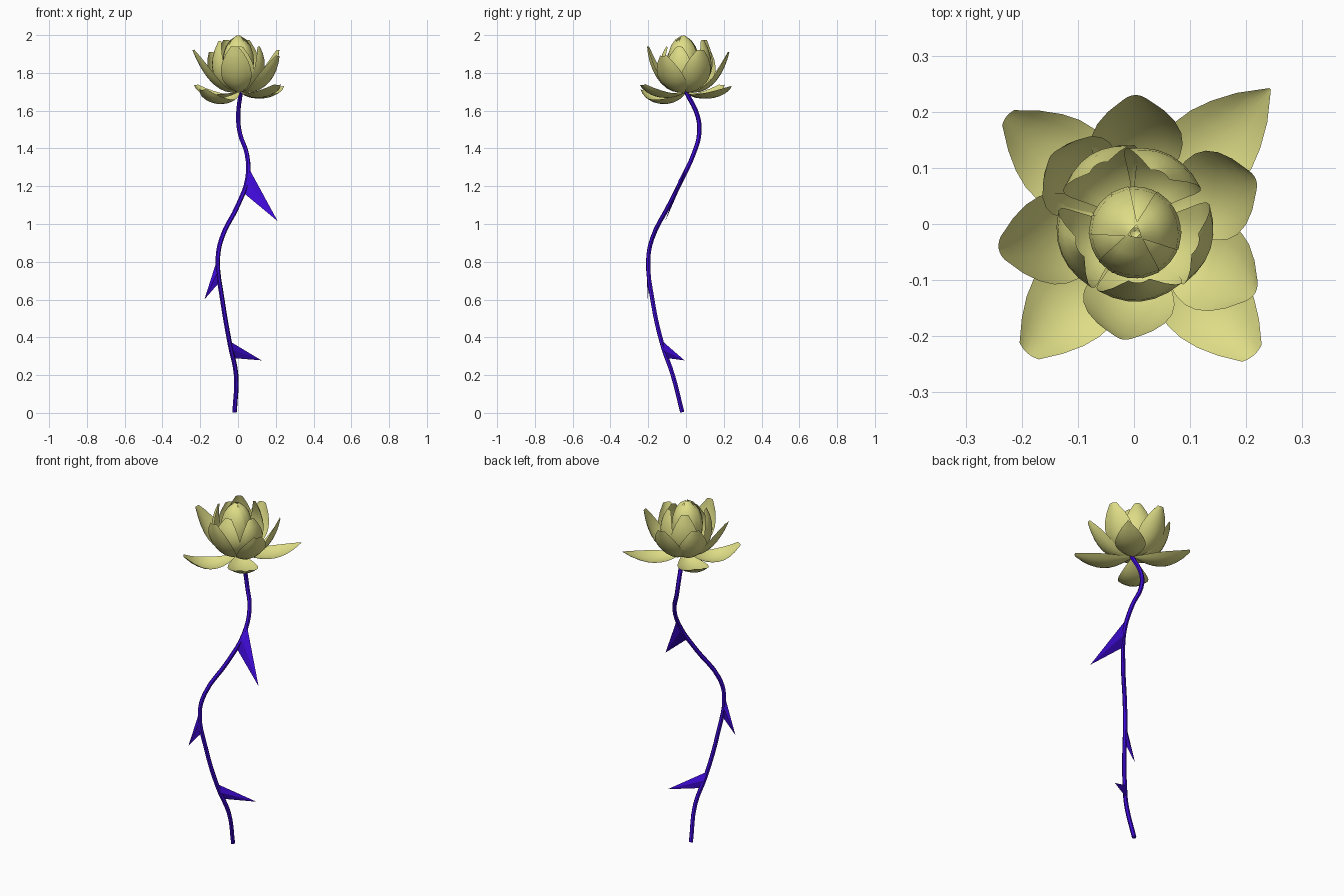
import bpy, math
from mathutils import Vector

cube = bpy.data.objects.get("Cube")
if cube:
    bpy.data.objects.remove(cube, do_unlink=True)


def make_material(name, rgb):
    mat = bpy.data.materials.new(name)
    mat.use_nodes = True
    mat.diffuse_color = (*rgb, 1)
    mat.node_tree.nodes["Principled BSDF"].inputs["Base Color"].default_value = (*rgb, 1)
    return mat


petal_yellow = make_material("petal_yellow", (0.73, 0.72, 0.24))
stem_violet = make_material("stem_violet", (0.05, 0.003, 0.68))


def add_mesh(name, verts, faces, mat, smooth):
    mesh = bpy.data.meshes.new(name)
    mesh.from_pydata(verts, [], faces)
    mesh.materials.append(mat)
    mesh.polygons.foreach_set("use_smooth", [smooth] * len(mesh.polygons))
    mesh.update()
    obj = bpy.data.objects.new(name, mesh)
    bpy.context.collection.objects.link(obj)


# Stem: a swept tube along a winding path
path = [(-.018, -.02, .004), (-.01, -.07, .2), (-.042, -.125, .36), (-.083, -.178, .6),
        (-.107, -.2, .81), (-.088, -.18, .92), (0, -.09, 1.1), (.05, -.02, 1.24),
        (.047, .04, 1.37), (.01, .07, 1.48), (.001, .062, 1.57), (.015, 0, 1.7)]
curve = bpy.data.curves.new("stem", "CURVE")
curve.dimensions = "3D"
curve.bevel_depth = 0.012
curve.bevel_resolution = 1
curve.resolution_u = 4
curve.use_fill_caps = True
spline = curve.splines.new("BEZIER")
spline.bezier_points.add(len(path) - 1)
for point, co in zip(spline.bezier_points, path):
    point.co = co
    point.handle_left_type = point.handle_right_type = "AUTO"
stem = bpy.data.objects.new("stem", curve)
bpy.context.collection.objects.link(stem)
curve.materials.append(stem_violet)
bpy.context.view_layer.objects.active = stem
stem.select_set(True)
bpy.ops.object.convert(target="MESH")
bpy.ops.object.shade_smooth_by_angle()


# Thorns: thin blades with a diamond-shaped root
def thorn(name, top, bottom, tip):
    top, bottom, tip = Vector(top), Vector(bottom), Vector(tip)
    side = (tip - top).cross(bottom - top).normalized() * 0.011
    mid = (top + bottom) / 2
    verts = [top, mid + side, bottom, mid - side, tip]
    faces = [(0, 1, 4), (1, 2, 4), (2, 3, 4), (3, 0, 4), (3, 2, 1, 0)]
    add_mesh(name, verts, faces, stem_violet, False)


thorn("upper_thorn", (.055, 0, 1.3), (.035, -.055, 1.16), (.21, -.11, 1.015))
thorn("middle_thorn", (-.105, -.2, .83), (-.1, -.195, .69), (-.178, -.203, .6))
thorn("lower_thorn", (-.045, -.125, .38), (-.025, -.1, .29), (.125, -.008, .278))


# Petals: a cupped strip following a Bezier midrib in the (radius, height) plane
def petal(name, centre, azimuth, ribs, half_width, cup, blunt=0.95, skew=1.2, rows=9, cols=6):
    a = math.radians(azimuth)
    out = Vector((math.cos(a), math.sin(a), 0))
    across = Vector((-math.sin(a), math.cos(a), 0))
    p0, p1, p2, p3 = [Vector(p) for p in ribs]
    verts = []
    for i in range(rows + 1):
        u = i / rows
        s = 1 - u
        rib = p0 * s**3 + p1 * 3 * s * s * u + p2 * 3 * s * u * u + p3 * u**3
        tan = ((p1 - p0) * s * s + (p2 - p1) * 2 * s * u + (p3 - p2) * u * u).normalized()
        w = half_width * max(math.sin(math.pi * blunt * u**skew), 0)**0.8 + 0.002
        for j in range(cols + 1):
            v = 2 * j / cols - 1
            lift = cup * w * v * v
            r, z = rib.x - tan.y * lift, rib.y + tan.x * lift
            verts.append(Vector(centre) + out * r + across * w * v + Vector((0, 0, z)))
    n = cols + 1
    faces = [(i * n + j, i * n + j + 1, (i + 1) * n + j + 1, (i + 1) * n + j)
             for i in range(rows) for j in range(cols)]
    add_mesh(name, verts, faces, petal_yellow, True)


heart = (.01, 0, 0)

# Drooping outer petals, the front left one hanging lowest
for k, (az, r, z, sag, blunt) in enumerate([(46, .335, 1.73, 1.64, 1), (141, .305, 1.735, 1.64, .96),
                                            (229, .305, 1.71, 1.605, .94), (311, .31, 1.735, 1.645, .94)]):
    ribs = [(0, 1.7), (.1, sag + .012), (.21, sag), (r, z)]
    petal(f"outer_petal_{k + 1}", heart, az, ribs, .079, .3, blunt, 1.1)

# Open petals leaning outward
for k, (az, r, z) in enumerate([(92, .23, 1.91), (190, .255, 1.92), (262, .208, 1.94),
                                (21, .222, 1.92), (329, .24, 1.89), (142, .2, 1.91)]):
    ribs = [(0, 1.7), (.12, 1.67), (.2, z - .13), (r, z)]
    petal(f"open_petal_{k + 1}", heart, az, ribs, .08, .35)

# Upright petals, most of them curling inward
for k, (az, r, z) in enumerate([(62, .105, 1.975), (122, .125, 1.975), (203, .11, 1.97),
                                (275, .105, 1.94), (342, .12, 1.94)]):
    ribs = [(0, 1.7), (.125, 1.695), (.18, 1.83), (r, z)]
    petal(f"upright_petal_{k + 1}", (0, 0, 0), az, ribs, .075, .35)

# Closed central bud of overlapping petals
for k in range(6):
    ribs = [(0, 1.7), (.095, 1.72), (.12, 1.96), (.008, 1.998 - .012 * (k % 2))]
    petal(f"bud_petal_{k + 1}", (.002, -.015, 0), 20 + 60 * k, ribs, .053, .36)
